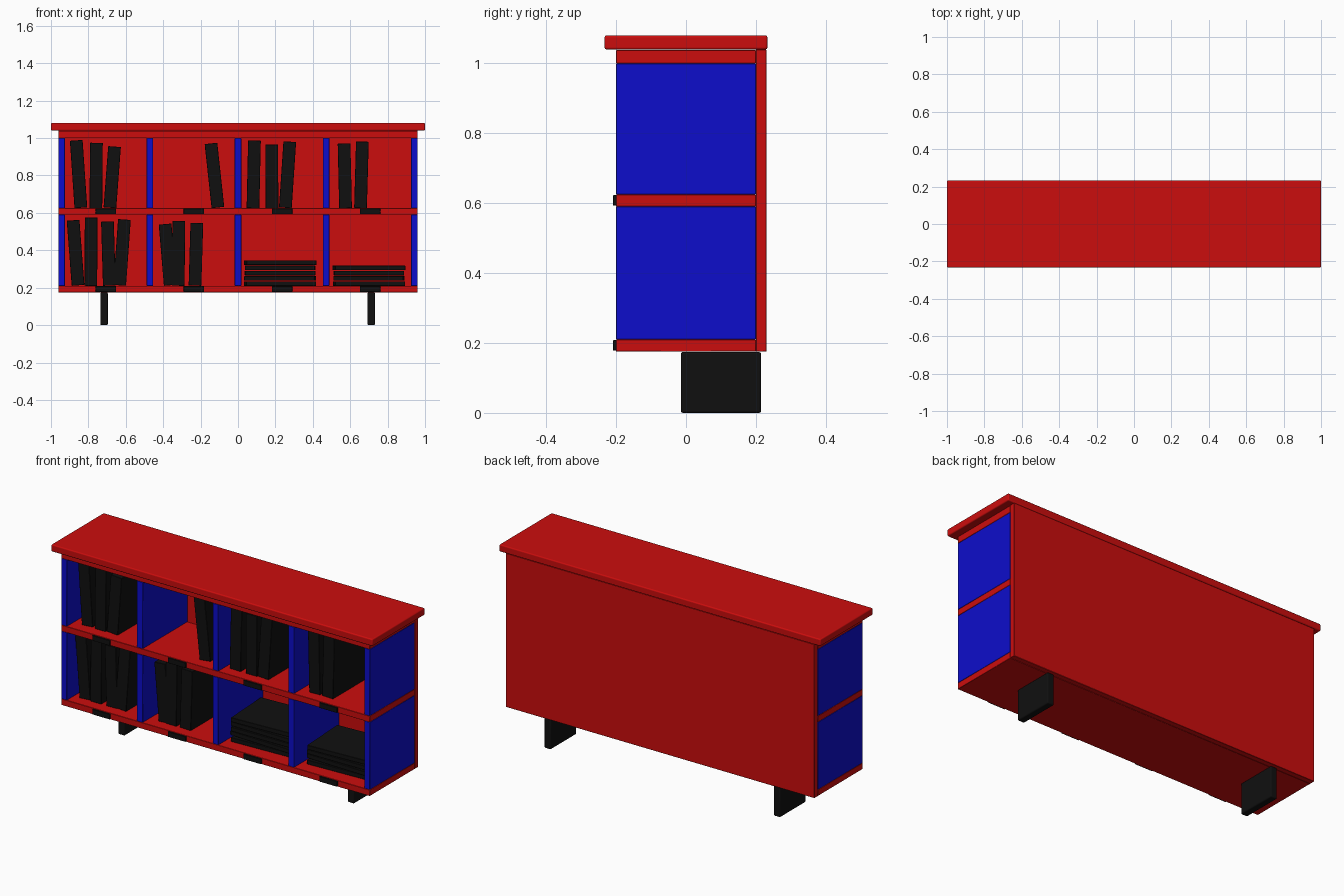
import bpy
import math
from mathutils import Vector

cube = bpy.data.objects.get("Cube")
if cube:
    bpy.data.objects.remove(cube, do_unlink=True)


def material(name, color):
    m = bpy.data.materials.new(name)
    m.use_nodes = True
    m.diffuse_color = (*color, 1)
    bsdf = next(n for n in m.node_tree.nodes if n.type == 'BSDF_PRINCIPLED')
    bsdf.inputs["Base Color"].default_value = (*color, 1)
    return m


red = material("red paint", (0.6, 0.004, 0.004))
blue = material("blue paint", (0.004, 0.004, 0.6))
black = material("black", (0.005, 0.005, 0.005))


def box(name, x, y, z, mat, bevel=0.0015, segments=1):
    """Axis-aligned box from (min, max) ranges."""
    lo, hi = Vector((x[0], y[0], z[0])), Vector((x[1], y[1], z[1]))
    bpy.ops.mesh.primitive_cube_add(size=1, location=(lo + hi) / 2)
    ob = bpy.context.object
    ob.name = name
    ob.scale = hi - lo
    bpy.ops.object.transform_apply(location=False, rotation=False, scale=True)
    ob.data.materials.append(mat)
    mod = ob.modifiers.new("soft edges", 'BEVEL')
    mod.width = bevel
    mod.segments = segments
    bpy.ops.object.shade_smooth_by_angle(angle=math.radians(30))
    return ob


HALF = 0.96            # half width of the carcass
BOARD = 0.035          # board thickness
DEPTH = (-0.2, 0.2)
PITCH = (HALF - BOARD / 2) / 2
LEVELS = {"bottom": 0.175, "middle": 0.59, "upper": 1.0}

# Worktop, back panel and shelves
box("worktop", (-1, 1), (-0.233, 0.233), (1.04, 1.08), red, 0.006, 3)
box("back_panel", (-HALF, HALF), (0.2, 0.23), (0.175, 1.04), red)
for name, z in LEVELS.items():
    box(name + "_shelf", (-HALF, HALF), DEPTH, (z, z + BOARD + 0.003 * (z == 1.0)), red)

# Upright dividers in both rows
for row, (z0, z1) in {"lower": (0.21, 0.59), "upper": (0.625, 1.0)}.items():
    for i in range(-2, 3):
        x = i * PITCH
        box(f"{row}_divider", (x - BOARD / 2, x + BOARD / 2), DEPTH, (z0, z1), blue)

# Blank tags on the shelf fronts
for z in (LEVELS["bottom"], LEVELS["middle"]):
    for i in range(4):
        x = (i - 1.5) * PITCH
        box("shelf_tag", (x - 0.055, x + 0.055), (-0.209, -0.199), (z + 0.003, z + 0.033), black)

# Slab legs
for side, x in (("right", -0.716), ("left", 0.712)):
    box(side + "_leg", (x - 0.02, x + 0.02), (-0.015, 0.215), (0, 0.174), black, 0.006, 3)


def book(x_bottom, x_top, base, top):
    """Upright book leaning from its bottom centre to its top centre."""
    lean = math.atan2(x_top - x_bottom, top - base)
    length = (top - base) / math.cos(lean) - 0.07 * abs(math.tan(lean))
    ob = box("book", (-0.034, 0.034), (-0.14, 0.16), (-length / 2, length / 2), black)
    ob.rotation_euler.y = lean
    ob.location = ((x_bottom + x_top) / 2, 0.01, (base + top) / 2)


# Standing books: bottom x, top x, top height
upper_books = [(-0.84, -0.865, 0.99), (-0.76, -0.757, 0.975), (-0.685, -0.66, 0.957),
               (-0.107, -0.145, 0.975), (0.08, 0.088, 0.988), (0.182, 0.18, 0.965),
               (0.253, 0.277, 0.983), (0.575, 0.567, 0.972), (0.655, 0.665, 0.982)]
lower_books = [(-0.855, -0.882, 0.563), (-0.787, -0.785, 0.575), (-0.688, -0.698, 0.555),
               (-0.633, -0.607, 0.567), (-0.362, -0.39, 0.543), (-0.32, -0.316, 0.557),
               (-0.23, -0.22, 0.547)]
for base, row in ((0.625, upper_books), (0.21, lower_books)):
    for x0, x1, top in row:
        book(x0, x1, base, top)

# Lying stacks, each book turned a little
stacks = {0.225: (2.5, -2, 0.8, -0.5, 3), 0.7: (2.5, -1.5, 0.6, 3)}
for x, turns in stacks.items():
    for i, turn in enumerate(turns):
        z = 0.21 + 0.028 * i
        ob = box("stacked_book", (x - 0.187, x + 0.187), (-0.12, 0.17), (z, z + 0.024), black)
        ob.rotation_euler.z = math.radians(turn)
